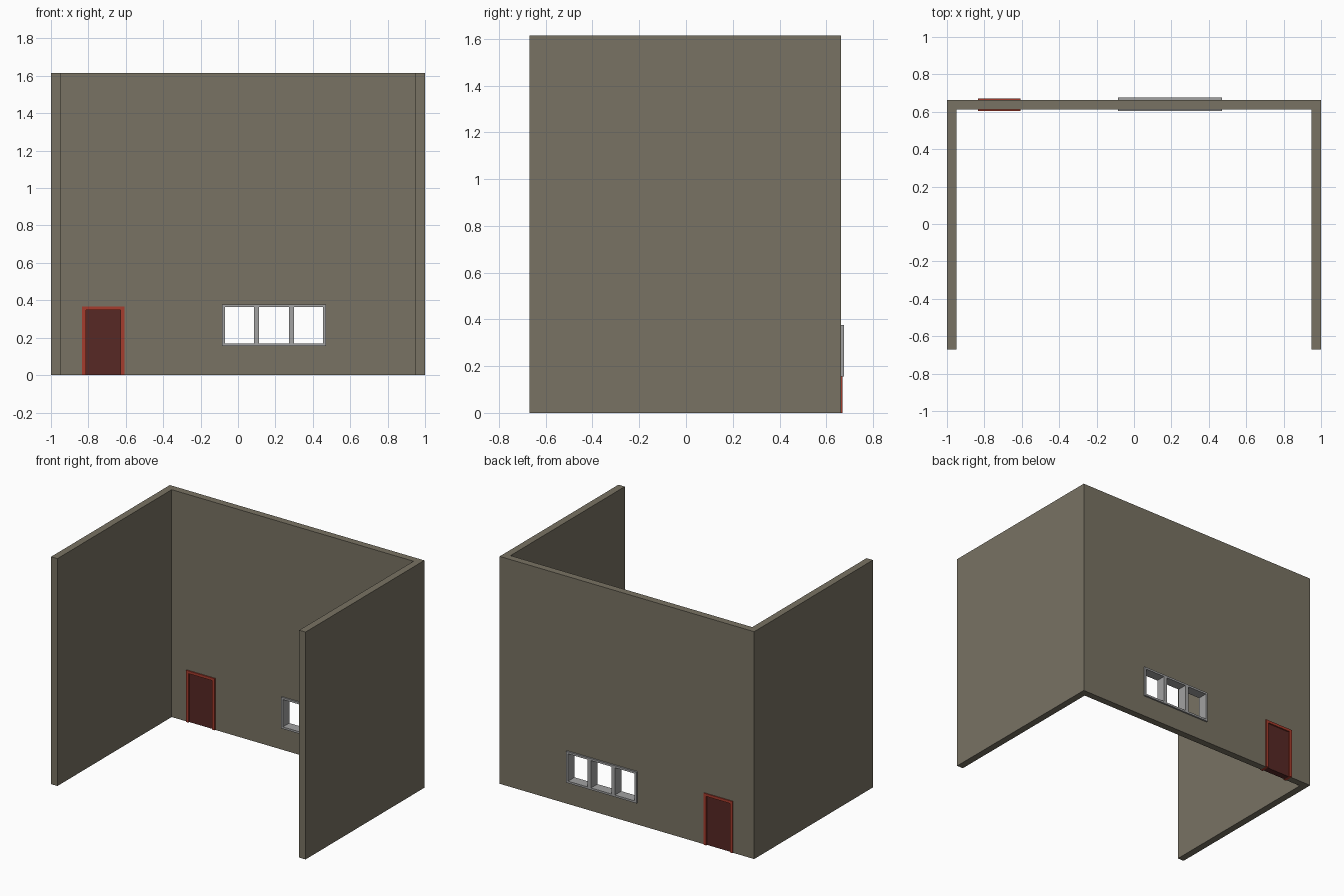
import bpy
import bmesh
from mathutils import Matrix, Vector

if "Cube" in bpy.data.objects:
    bpy.data.objects.remove(bpy.data.objects["Cube"])


def material(name, rgb):
    m = bpy.data.materials.new(name)
    m.diffuse_color = (*rgb, 1)
    m.use_nodes = True
    m.node_tree.nodes["Principled BSDF"].inputs["Base Color"].default_value = m.diffuse_color
    return m


WALL = material("olive_plaster", (0.19, 0.17, 0.125))
RED = material("red_paint", (0.38, 0.045, 0.026))
DARK = material("dark_red_wood", (0.095, 0.021, 0.018))
GREY = material("grey_frame", (0.36, 0.36, 0.36))


def boxes(name, parts, mat=None):
    """One object from boxes given as (x0, x1, y0, y1, z0, z1)."""
    bm = bmesh.new()
    for x0, x1, y0, y1, z0, z1 in parts:
        centre = Vector(((x0 + x1) / 2, (y0 + y1) / 2, (z0 + z1) / 2))
        size = Matrix.Diagonal((x1 - x0, y1 - y0, z1 - z0, 1))
        bmesh.ops.create_cube(bm, size=1, matrix=Matrix.Translation(centre) @ size)
    mesh = bpy.data.meshes.new(name)
    bm.to_mesh(mesh)
    bm.free()
    if mat:
        mesh.materials.append(mat)
    ob = bpy.data.objects.new(name, mesh)
    bpy.context.collection.objects.link(ob)
    return ob


H = 1.615                  # wall height
IN, OUT = 0.613, 0.663     # inner and outer face of the back wall

# Back wall and two side walls
back = boxes("back_wall", [(-1, 1, IN, OUT, 0, H)], WALL)
boxes("left_wall", [(-1, -0.95, -0.67, IN, 0, H)], WALL)
boxes("right_wall", [(0.95, 1, -0.67, IN, 0, H)], WALL)

# Door and window openings, cut slightly inside the frames' outer edges
cutter = boxes("opening_cutter", [(-0.825, -0.615, 0.5, 0.8, -0.1, 0.357),
                                  (-0.078, 0.463, 0.5, 0.8, 0.161, 0.369)])
cutter.hide_render = True
cutter.hide_set(True)
cut = back.modifiers.new("openings", 'BOOLEAN')
cut.operation = 'DIFFERENCE'
cut.solver = 'EXACT'
cut.object = cutter

# Door frame and door leaf
F0, F1 = 0.605, 0.67
boxes("door_frame", [(-0.833, -0.813, F0, F1, 0, 0.367),
                     (-0.627, -0.607, F0, F1, 0, 0.367),
                     (-0.813, -0.627, F0, F1, 0.348, 0.367)], RED)
boxes("door_leaf", [(-0.813, -0.627, 0.615, 0.66, 0, 0.348)], DARK)

# Open window frame with two mullions
W0, W1 = 0.603, 0.675
boxes("window_frame",
      [(-0.085, 0.47, W0, W1, z, z + 0.014) for z in (0.155, 0.363)]
      + [(x, x + w, W0, W1, 0.169, 0.363) for x, w in
         ((-0.085, 0.016), (0.086, 0.026), (0.274, 0.026), (0.454, 0.016))], GREY)
